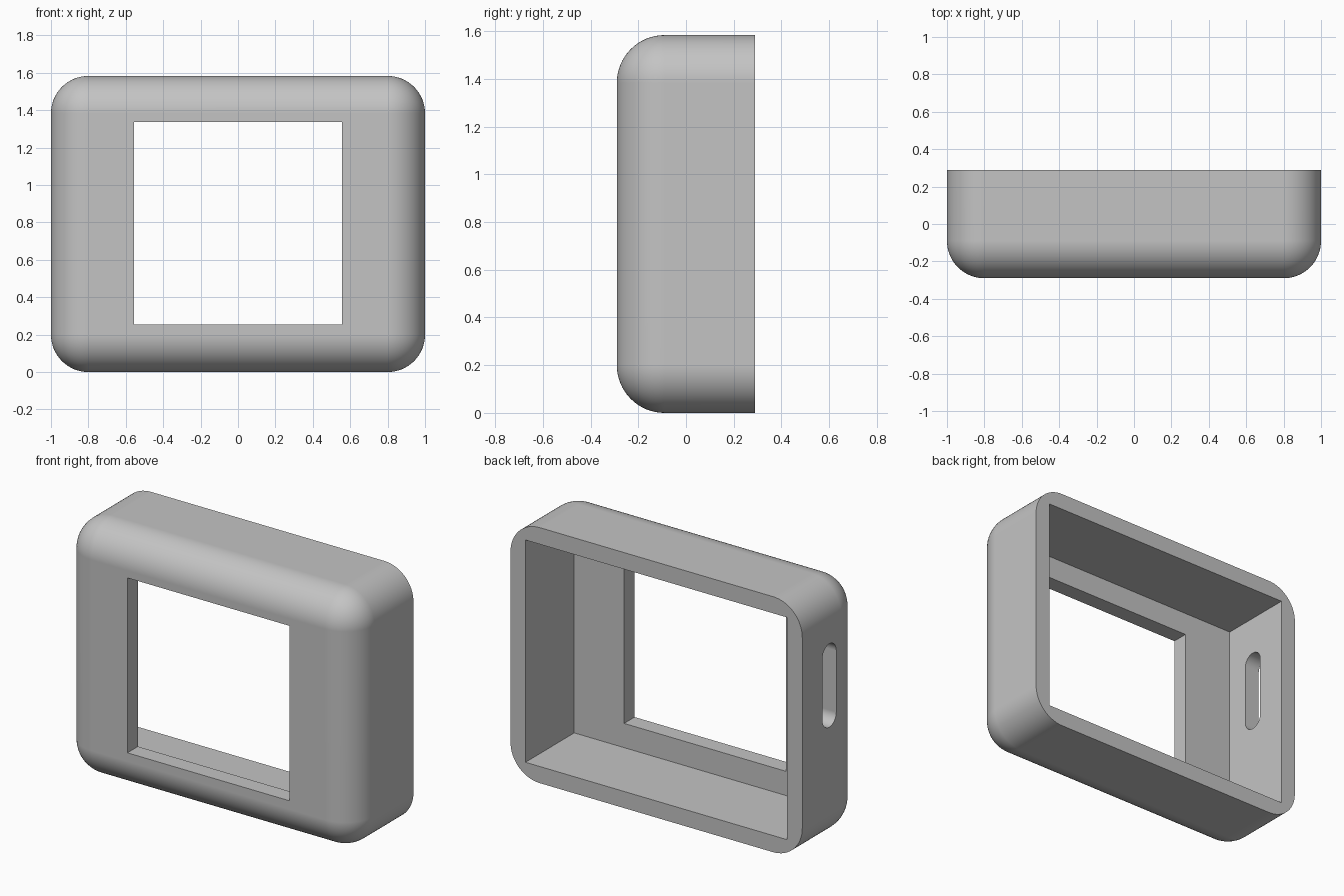
import bpy, bmesh, math
from mathutils import Vector

cube = bpy.data.objects.get("Cube")
if cube:
    bpy.data.objects.remove(cube, do_unlink=True)

WIDTH, HALF_DEPTH, HEIGHT = 1.0, 0.29, 1.583   # half width, half depth, full height
WALL, RADIUS = 0.103, 0.2

grey = bpy.data.materials.new("plain grey")
grey.use_nodes = True
colour = (0.55, 0.55, 0.55, 1)
grey.diffuse_color = colour
grey.node_tree.nodes["Principled BSDF"].inputs["Base Color"].default_value = colour


def box(name, low, high, radius=0, rounded=None, segments=16):
    """Box between two corners; edges accepted by the rule are rounded."""
    low, high = Vector(low), Vector(high)
    bm = bmesh.new()
    bmesh.ops.create_cube(bm, size=1)
    for v in bm.verts:
        v.co = (low + high) / 2 + v.co * (high - low)
    if rounded:
        edges = [e for e in bm.edges if rounded(e)]
        bmesh.ops.bevel(bm, geom=edges, offset=radius, offset_type='OFFSET',
                        segments=segments, profile=0.5, affect='EDGES')
    mesh = bpy.data.meshes.new(name)
    bm.to_mesh(mesh)
    bm.free()
    mesh.materials.append(grey)
    obj = bpy.data.objects.new(name, mesh)
    bpy.context.collection.objects.link(obj)
    return obj


def cut(target, cutter):
    """Subtract the cutter, then discard it."""
    cutter.hide_render = True
    mod = target.modifiers.new("cut", 'BOOLEAN')
    mod.operation, mod.solver, mod.object = 'DIFFERENCE', 'EXACT', cutter
    bpy.context.view_layer.objects.active = target
    bpy.ops.object.modifier_apply(modifier=mod.name)
    bpy.data.objects.remove(cutter, do_unlink=True)


# Outer shell: every edge rounded except those around the flat back
case = box("case_shell", (-WIDTH, -HALF_DEPTH, 0), (WIDTH, HALF_DEPTH, HEIGHT), RADIUS,
           lambda e: min(v.co.y for v in e.verts) < 0)

# Cavity open to the back
cut(case, box("cavity_cutter", (-WIDTH + WALL, -HALF_DEPTH + WALL, WALL),
              (WIDTH - WALL, 1, HEIGHT - WALL)))

# Rectangular window through the front
cut(case, box("window_cutter", (-0.555, -1, 0.253), (0.555, 0, 1.337)))

# Round-ended slot through one side wall
SLOT_Y, SLOT_Z, SLOT_R, SLOT_H = 0.025, 0.985, 0.068, 0.258
cut(case, box("slot_cutter", (-1.3, SLOT_Y - SLOT_R, SLOT_Z - SLOT_H),
              (-0.7, SLOT_Y + SLOT_R, SLOT_Z + SLOT_H), SLOT_R * 0.999,
              lambda e: abs(e.verts[0].co.x - e.verts[1].co.x) > 0.1, 12))

# Smooth roundings, crisp cut edges, flat large faces
bpy.ops.object.select_all(action='DESELECT')
case.select_set(True)
bpy.context.view_layer.objects.active = case
bpy.ops.object.shade_smooth_by_angle(angle=math.radians(30))
normals = case.modifiers.new("flat face normals", 'WEIGHTED_NORMAL')
normals.keep_sharp = True
